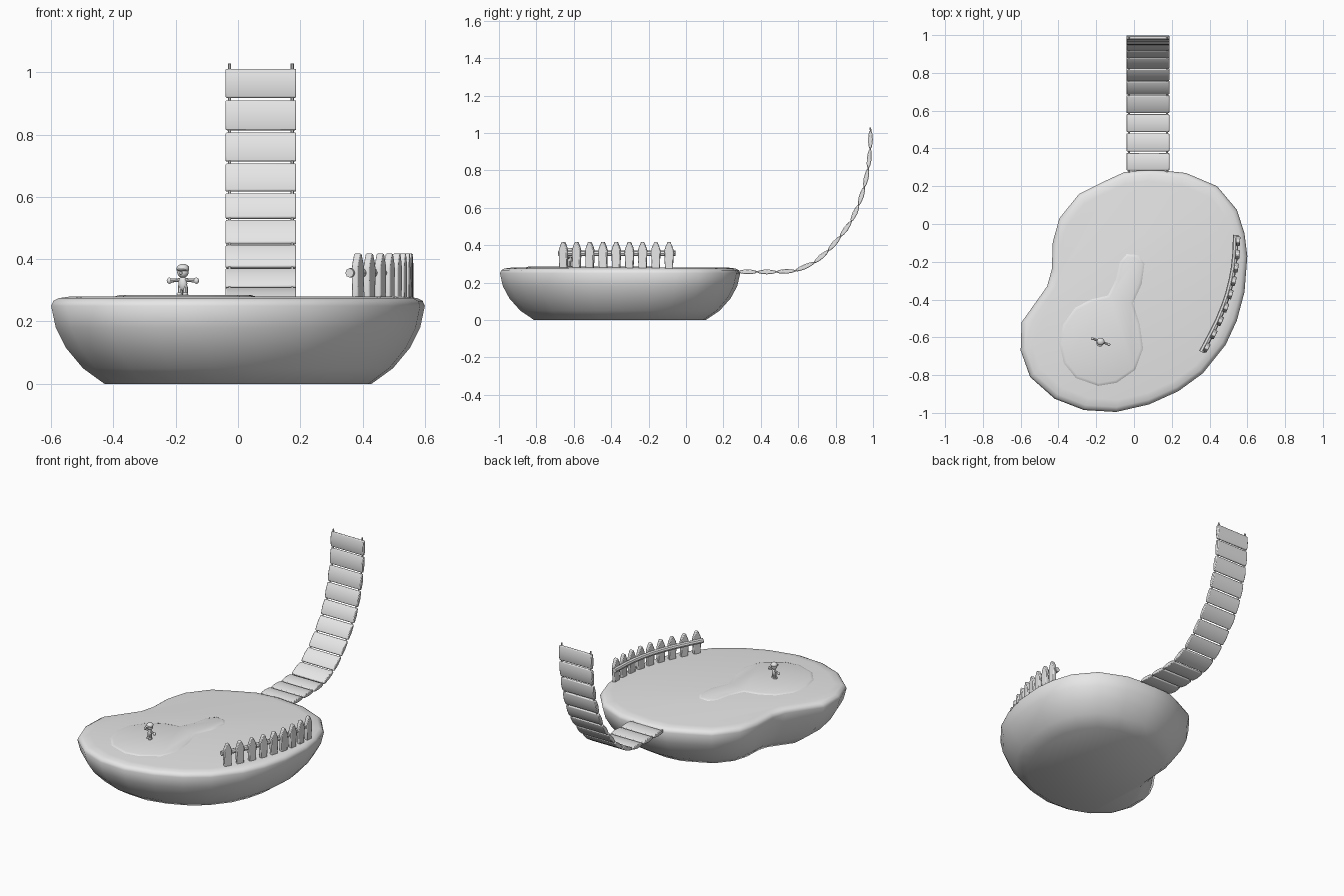
import bpy, bmesh, math
from mathutils import Vector, Matrix

if "Cube" in bpy.data.objects:
    bpy.data.objects.remove(bpy.data.objects["Cube"])

grey = bpy.data.materials.new("plain grey")
grey.diffuse_color = (0.8, 0.8, 0.8, 1)
grey.use_nodes = True
grey.node_tree.nodes["Principled BSDF"].inputs["Base Color"].default_value = grey.diffuse_color


def finish(name, bm, angle=40, bevel=0):
    bmesh.ops.recalc_face_normals(bm, faces=bm.faces)
    me = bpy.data.meshes.new(name)
    bm.to_mesh(me)
    bm.free()
    ob = bpy.data.objects.new(name, me)
    bpy.context.collection.objects.link(ob)
    me.materials.append(grey)
    if bevel:
        m = ob.modifiers.new("bevel", 'BEVEL')
        m.width, m.segments, m.limit_method = bevel, 2, 'ANGLE'
    bpy.ops.object.select_all(action='DESELECT')
    ob.select_set(True)
    bpy.context.view_layer.objects.active = ob
    bpy.ops.object.shade_smooth_by_angle(angle=math.radians(angle))
    return ob


def loft(name, rings, angle=40, bevel=0):
    """Skin a list of equal point rings and cap both ends."""
    bm = bmesh.new()
    vs = [[bm.verts.new(p) for p in r] for r in rings]
    n = len(vs[0])
    for a, b in zip(vs, vs[1:]):
        for i in range(n):
            j = (i + 1) % n
            bm.faces.new((a[i], a[j], b[j], b[i]))
    bm.faces.new(vs[0])
    bm.faces.new(vs[-1])
    return finish(name, bm, angle, bevel)


def tube(name, path, r, ref, n=8):
    """Round rod along a flat path; ref is the path plane's normal."""
    path, ref, rings = [Vector(p) for p in path], Vector(ref), []
    for i, p in enumerate(path):
        t = (path[min(i + 1, len(path) - 1)] - path[max(i - 1, 0)]).normalized()
        s = t.cross(ref).normalized()
        rings.append([p + r * (math.cos(a) * ref + math.sin(a) * s)
                      for a in (2 * math.pi * k / n for k in range(n))])
    return loft(name, rings)


def ball(name, loc, size, rot=0):
    bm = bmesh.new()
    bmesh.ops.create_uvsphere(bm, u_segments=12, v_segments=8, radius=1)
    bm.transform(Matrix.Translation(loc) @ Matrix.Rotation(rot, 4, 'Z') @ Matrix.Diagonal((*size, 1)))
    return finish(name, bm, 60)


# Island: bean outline lofted through a bowl profile
outline = [(.275, .27), (.44, .20), (.545, .075), (.585, -.05), (.6, -.17), (.585, -.36), (.545, -.51),
           (.485, -.64), (.365, -.79), (.235, -.885), (.08, -.955), (-.095, -.995), (-.265, -.985),
           (-.42, -.925), (-.55, -.81), (-.6, -.67), (-.595, -.52), (-.46, -.33), (-.435, -.24),
           (-.43, -.095), (-.395, .03), (-.29, .16), (-.17, .22), (-.05, .275), (.085, .29)]
profile = [(.715, 0), (.83, .05), (.92, .115), (.975, .18), (1, .25), (.988, .266), (.96, .275), (.9, .28)]
cy = -.355
loft("island", [[(x * s, cy + (y - cy) * s, z) for x, y in outline] for s, z in profile], 60)

# Keyhole-shaped raised patch with sloped rim
patch = [(-.40, -.635), (-.38, -.53), (-.315, -.44), (-.23, -.395), (-.14, -.375), (-.10, -.29),
         (-.08, -.2), (-.04, -.155), (.025, -.16), (.06, -.21), (.045, -.32), (.0, -.42),
         (.035, -.53), (.053, -.66), (.01, -.775), (-.09, -.845), (-.19, -.862), (-.31, -.82), (-.375, -.74)]


def inset(pts, d):
    out = []
    for i, p in enumerate(pts):
        t = Vector(pts[(i + 1) % len(pts)]) - Vector(pts[i - 1])
        out.append(Vector(p) + d * Vector((t.y, -t.x)).normalized())
    return out


loft("sand_patch", [[(p[0], p[1], z) for p in inset(patch, d)]
                    for d, z in ((0, .276), (.006, .281), (.02, .285))], 60)

# Bridge: cushioned planks between joints on an upward curve
joints = [(.28, .258), (.38, .257), (.484, .257), (.585, .263), (.685, .306), (.76, .37), (.825, .446),
          (.883, .527), (.923, .614), (.953, .71), (.974, .81), (.985, .914), (.987, 1.015)]
x0, x1 = -.04, .187
half = [(-.46, .006), (-.3, .010), (0, .013), (.3, .010), (.46, .006)]
section = half + [(s, -h) for s, h in reversed(half)]
for k, (a, b) in enumerate(zip(joints, joints[1:])):
    a, b = Vector(a), Vector(b)
    d, mid = b - a, (a + b) / 2
    nrm = Vector((-d.y, d.x)).normalized()
    ring = [mid + d * s + nrm * h for s, h in section]
    loft(f"bridge_plank_{k + 1}", [[(x, p.x, p.y) for p in ring] for x in (x0, x1)], 40, .004)

# Ropes running through the planks
for side, x in (("left", -.027), ("right", .174)):
    path = [(x, .25, .258)] + [(x, *j) for j in joints] + [(x, .985, 1.028)]
    tube(f"bridge_rope_{side}", path, .005, (1, 0, 0), 6)

# Fence: pointed pickets following the right rim
fence_x = [.385, .422, .457, .486, .510, .528, .541, .548, .551]
posts = [Vector((x, -.655 + i * .0705, 0)) for i, x in enumerate(fence_x)]
rail = []
for i, p in enumerate(posts):
    t = (posts[min(i + 1, 8)] - posts[max(i - 1, 0)]).normalized()
    n = Vector((-t.y, t.x, 0))
    rings = [[p + t * w * u + n * .011 * v + Vector((0, 0, z))
              for u, v in ((-1, -1), (1, -1), (1, 1), (-1, 1))]
             for w, z in ((.021, .265), (.025, .37), (.020, .388), (.007, .418))]
    loft(f"picket_{i + 1}", rings, 40, .004)
    q = p + n * .013 + Vector((0, 0, .356))
    if i == 0:
        rail.append(q - t * .033)
    rail.append(q)
rail.append(q + t * .033)
tube("fence_rail", rail, .015, (0, 0, 1))

# Small figure with outstretched arms and a cap
c = Vector((-.177, -.622, 0))
side = Vector((.94, -.34, 0))
front = Vector((-.34, -.94, 0))
rot = math.atan2(-.34, .94)


def at(s, f, z):
    return c + side * s + front * f + Vector((0, 0, z))


ball("figure_body", at(0, 0, .322), (.015, .012, .024), rot)
ball("figure_head", at(0, 0, .358), (.019, .018, .018), rot)
ball("figure_cap", at(0, 0, .370), (.021, .020, .015), rot)
ball("figure_cap_brim", at(0, .013, .365), (.017, .015, .004), rot)
ball("figure_nose", at(0, .019, .355), (.005, .005, .004), rot)
tube("figure_arms", [at(-.044, 0, .331), at(0, 0, .334), at(.044, 0, .331)], .006, (0, 0, 1))
for label, s in (("left", -1), ("right", 1)):
    ball(f"figure_hand_{label}", at(s * .046, 0, .331), (.009, .008, .010), rot)
    tube(f"figure_leg_{label}", [at(s * .009, 0, .284), at(s * .008, 0, .315)], .008, (1, 0, 0))
    ball(f"figure_shoe_{label}", at(s * .010, .004, .288), (.009, .013, .006), rot)
